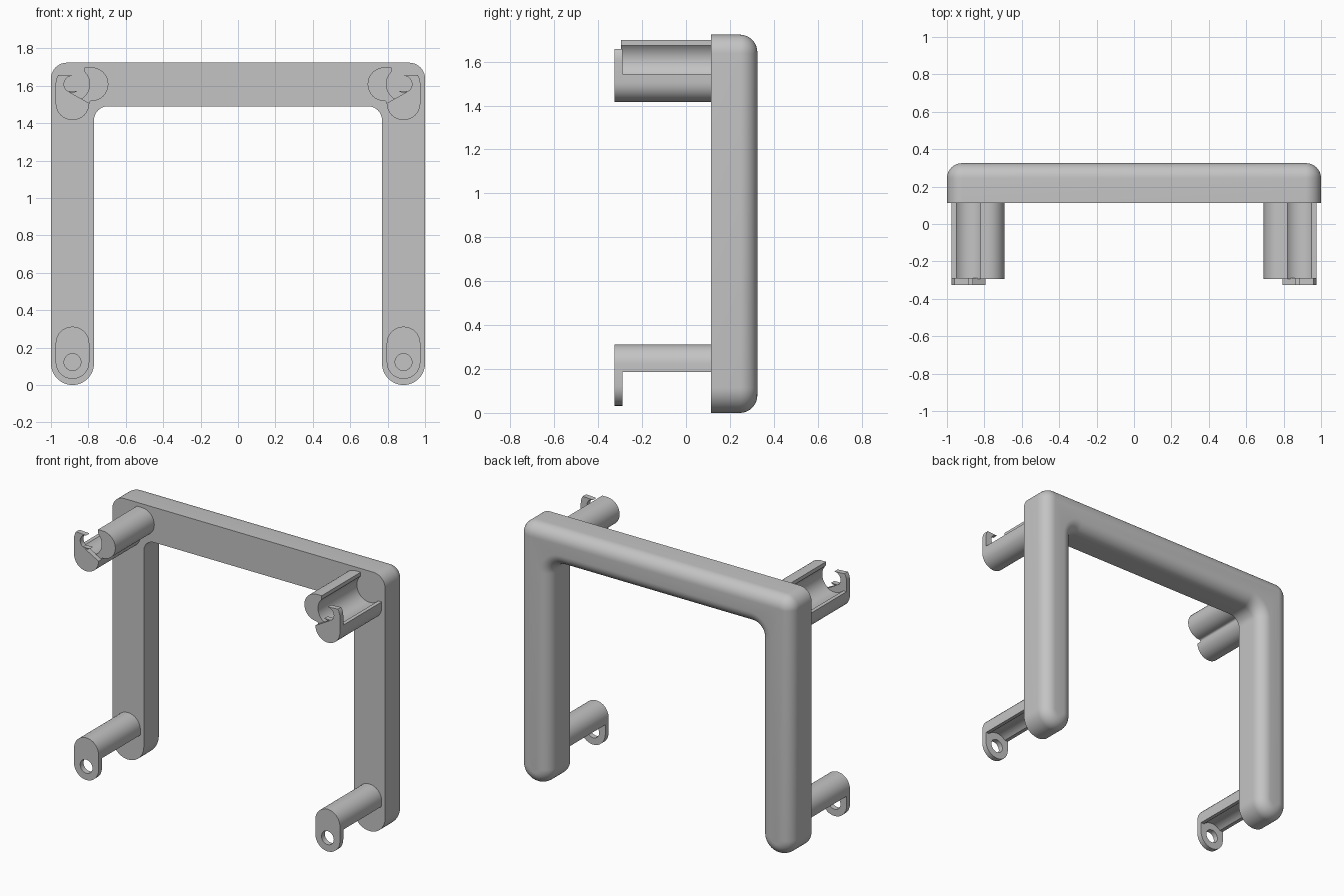
import bpy, bmesh
from math import sin, cos, radians, pi

cube = bpy.data.objects.get("Cube")
if cube:
    bpy.data.objects.remove(cube)

grey = bpy.data.materials.new("plain_grey")
grey.use_nodes = True
colour = (0.55, 0.55, 0.55, 1)
grey.diffuse_color = colour
grey.node_tree.nodes["Principled BSDF"].inputs["Base Color"].default_value = colour


def arc(cx, cz, r, start, end, n=16):
    angles = [radians(start + (end - start) * i / n) for i in range(n + 1)]
    return [(cx + r * cos(a), cz + r * sin(a)) for a in angles]


def finish(bm, name):
    bmesh.ops.recalc_face_normals(bm, faces=bm.faces)
    mesh = bpy.data.meshes.new(name)
    bm.to_mesh(mesh)
    bm.free()
    mesh.materials.append(grey)
    obj = bpy.data.objects.new(name, mesh)
    bpy.context.collection.objects.link(obj)
    bpy.ops.object.select_all(action='DESELECT')
    obj.select_set(True)
    bpy.context.view_layer.objects.active = obj
    bpy.ops.object.shade_smooth_by_angle(angle=radians(30))
    return obj


def prism(name, loops, side, centre, y0, y1):
    """Extrude closed outlines (the first outer, the rest holes) along y."""
    bm = bmesh.new()
    cx, cz = centre
    edges = []
    for loop in loops:
        vs = [bm.verts.new((side * (cx + u), y0, cz + v)) for u, v in loop]
        edges += [bm.edges.new((a, b)) for a, b in zip(vs, vs[1:] + vs[:1])]
    bmesh.ops.triangle_fill(bm, edges=edges, use_beauty=True)
    out = bmesh.ops.extrude_face_region(bm, geom=bm.faces[:], use_keep_orig=True)
    for v in out["geom"]:
        if isinstance(v, bmesh.types.BMVert):
            v.co.y = y1
    return finish(bm, name)


# Main frame: an inverted U with a rounded rear edge
TOP, FRONT, BACK, FILLET = 1.723, 0.113, 0.325, 0.08


def frame_outline(d):
    half = (arc(0.695, 1.415, 0.075 + d, 90, 0, 10)
            + arc(0.885, 0.115, 0.115 - d, 180, 360, 24)
            + arc(0.915, TOP - 0.085, 0.085 - d, 0, 90, 10))
    return half + [(-x, z) for x, z in reversed(half)]


bm = bmesh.new()
steps = [(0, FRONT)]
for i in range(11):
    a = pi / 2 * i / 10
    steps.append((FILLET * (1 - cos(a)), BACK - FILLET * (1 - sin(a))))
rings = [[bm.verts.new((x, y, z)) for x, z in frame_outline(d)] for d, y in steps]
for low, high in zip(rings, rings[1:]):
    n = len(low)
    for i in range(n):
        j = (i + 1) % n
        bm.faces.new((low[i], low[j], high[j], high[i]))
bm.faces.new(rings[0])
bm.faces.new(rings[-1])
finish(bm, "frame")

# Bracket profiles, drawn around the screw hole with u pointing outwards
R, GROOVE, LEDGE, REACH = 0.09, 0.092, 0.065, 0.102
hole = arc(0, 0, 0.045, 0, 360, 32)[:-1]
lobes = (arc(-REACH, 0, R, 90, 270)
         + arc(-REACH, -REACH, REACH - R, 90, 0, 6)
         + arc(0, -REACH, R, 180, 360))
upper_tab = arc(0, 0, R, 0, 90) + lobes
upper_post = (lobes + [(R, -LEDGE)] + arc(0, 0, GROOVE, -45, -225, 24)
              + [(-LEDGE, R)])
lower_tab = arc(0, 0, R, 180, 360) + arc(0, 0.1, R, 0, 180)
lower_post = (arc(0, 0.1, R, 0, 180) + [(-R, LEDGE)]
              + arc(0, 0, GROOVE, 135, 45) + [(R, LEDGE)])

# Four brackets: a grooved post ending in a drilled tab
for side, label in ((1, "left"), (-1, "right")):
    for level, z, tab, post in (("upper", 1.608, upper_tab, upper_post),
                                ("lower", 0.122, lower_tab, lower_post)):
        centre = (0.885, z)
        prism(f"{level}_{label}_tab", [tab, hole], side, centre, -0.325, -0.29)
        prism(f"{level}_{label}_post", [post], side, centre, -0.295, FRONT + 0.01)
